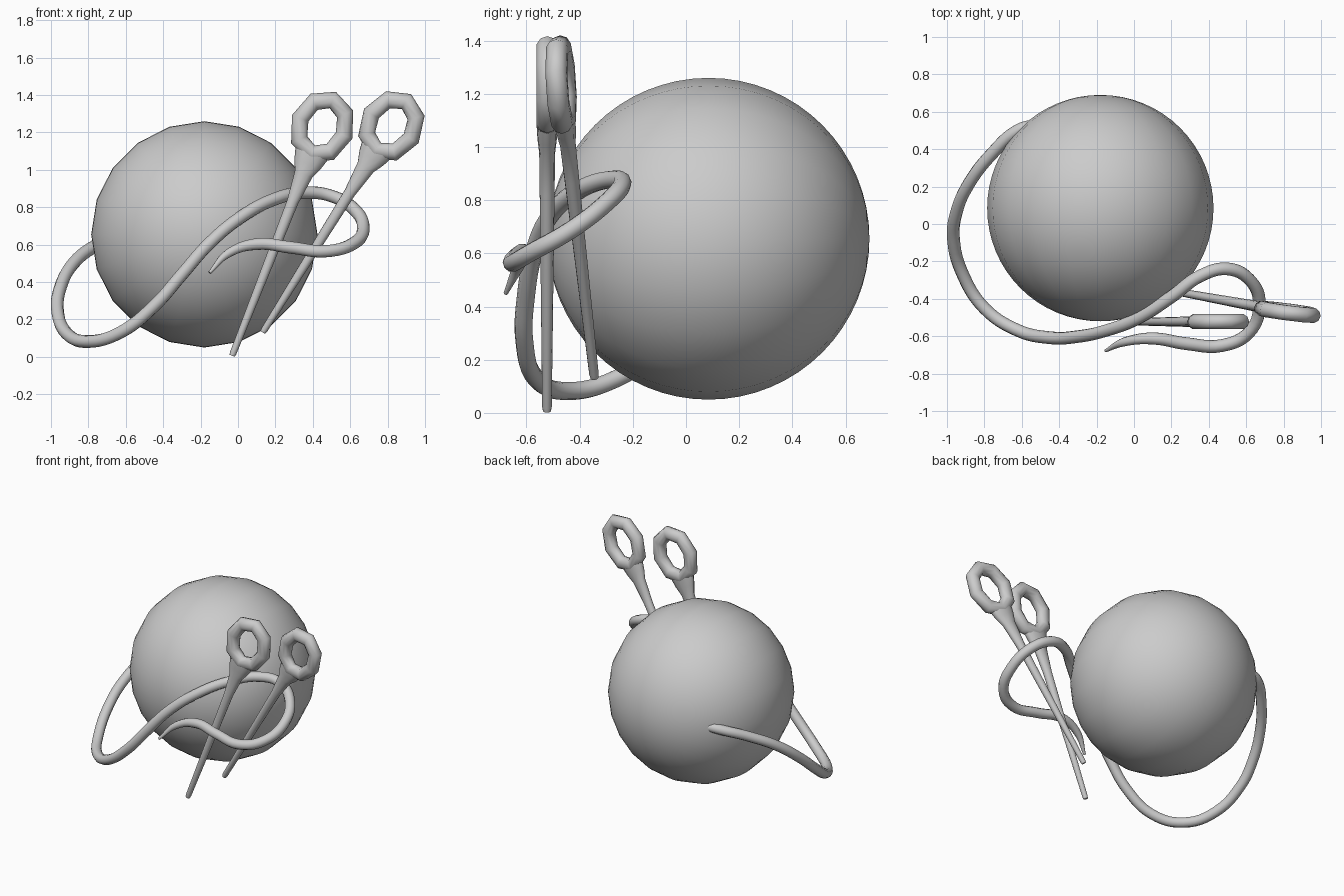
import bpy, bmesh, math
from mathutils import Vector, Matrix

if "Cube" in bpy.data.objects:
    bpy.data.objects.remove(bpy.data.objects["Cube"])

# Yarn ball: poles along y, coarse around, fine along
bpy.ops.mesh.primitive_uv_sphere_add(segments=20, ring_count=32, radius=0.605,
                                     location=(-0.18, 0.085, 0.655),
                                     rotation=(math.pi / 2, 0, 0))
ball = bpy.context.object
ball.name = "yarn_ball"
bpy.ops.object.shade_smooth()

# Loose yarn strand: x, y, z, radius factor
path = [(-0.52, 0.53, 0.67, 1), (-0.62, 0.50, 0.655, 1), (-0.76, 0.375, 0.595, 1),
        (-0.88, 0.22, 0.50, 1), (-0.95, 0.06, 0.37, 1), (-0.965, -0.08, 0.25, 1),
        (-0.915, -0.27, 0.125, 1), (-0.80, -0.45, 0.082, 1), (-0.63, -0.565, 0.13, 1),
        (-0.45, -0.608, 0.27, 1), (-0.30, -0.602, 0.44, 1), (-0.15, -0.57, 0.61, 1),
        (0.02, -0.505, 0.75, 1), (0.20, -0.39, 0.845, 1), (0.36, -0.275, 0.878, 1),
        (0.50, -0.24, 0.86, 1), (0.62, -0.30, 0.79, 1), (0.67, -0.43, 0.69, 1),
        (0.615, -0.58, 0.605, 1), (0.47, -0.65, 0.565, 1), (0.28, -0.64, 0.585, 1),
        (0.10, -0.612, 0.603, 0.95), (-0.05, -0.63, 0.555, 0.7), (-0.152, -0.678, 0.45, 0.25)]
curve = bpy.data.curves.new("yarn_strand", 'CURVE')
curve.dimensions = '3D'
curve.bevel_depth = 0.034
curve.bevel_resolution = 3
curve.resolution_u = 6
curve.use_fill_caps = True
spline = curve.splines.new('BEZIER')
spline.bezier_points.add(len(path) - 1)
for p, (x, y, z, r) in zip(spline.bezier_points, path):
    p.co = (x, y, z)
    p.radius = r
    p.handle_left_type = p.handle_right_type = 'AUTO'
strand = bpy.data.objects.new("yarn_strand", curve)
bpy.context.collection.objects.link(strand)
bpy.ops.object.select_all(action='DESELECT')
strand.select_set(True)
bpy.context.view_layer.objects.active = strand
bpy.ops.object.convert(target='MESH')
bpy.ops.object.shade_smooth_by_angle(angle=math.radians(50))


def bridge(bm, a, b):
    n = len(a)
    for i in range(n):
        j = (i + 1) % n
        bm.faces.new((a[i], a[j], b[j], b[i]))


# Needle: local z runs from the tip to the eye, local y is the flat side
def needle(name, tip, eye, roll):
    tip, eye = Vector(tip), Vector(eye)
    length = (eye - tip).length
    bm = bmesh.new()
    # shaft, flattening into the eye: height, half width, half depth
    rings = []
    for h, w, d in [(-0.004, 0.015, 0.015), (0.012, 0.018, 0.018), (0.88, 0.031, 0.028),
                    (1.04, 0.050, 0.030), (1.10, 0.076, 0.037), (1.165, 0.095, 0.040)]:
        rings.append([bm.verts.new((w * math.cos(t), d * math.sin(t), h))
                      for t in [k * math.tau / 12 for k in range(12)]])
    for a, b in zip(rings, rings[1:]):
        bridge(bm, a, b)
    bm.faces.new(rings[0])
    bm.faces.new(rings[-1])
    # eight-sided eye loop
    loops = []
    for i in range(8):
        a = i * math.tau / 8
        sec = []
        for k in range(10):
            t = k * math.tau / 10
            o = 0.047 * math.cos(t)
            sec.append(bm.verts.new(((0.126 + o) * math.sin(a), 0.042 * math.sin(t),
                                     length + (0.154 + o) * math.cos(a))))
        loops.append(sec)
    for i in range(8):
        bridge(bm, loops[i], loops[(i + 1) % 8])
    bmesh.ops.recalc_face_normals(bm, faces=bm.faces)
    # orient along the tip-to-eye line
    axis = (eye - tip).normalized()
    side = Vector((axis.y, -axis.x, 0)).normalized()
    across = side.cross(axis)
    m = Matrix((across, side, axis)).transposed().to_4x4()
    m = Matrix.Translation(tip) @ m @ Matrix.Rotation(roll, 4, 'Z')
    mesh = bpy.data.meshes.new(name)
    bm.transform(m)
    bmesh.ops.recalc_face_normals(bm, faces=bm.faces)
    bm.to_mesh(mesh)
    bm.free()
    ob = bpy.data.objects.new(name, mesh)
    bpy.context.collection.objects.link(ob)
    bpy.ops.object.select_all(action='DESELECT')
    ob.select_set(True)
    bpy.context.view_layer.objects.active = ob
    bpy.ops.object.shade_smooth_by_angle(angle=math.radians(60))


needle("needle_left", (-0.03, -0.523, 0.01), (0.45, -0.522, 1.23), 0)
needle("needle_right", (0.135, -0.345, 0.135), (0.82, -0.47, 1.235), math.radians(4))
